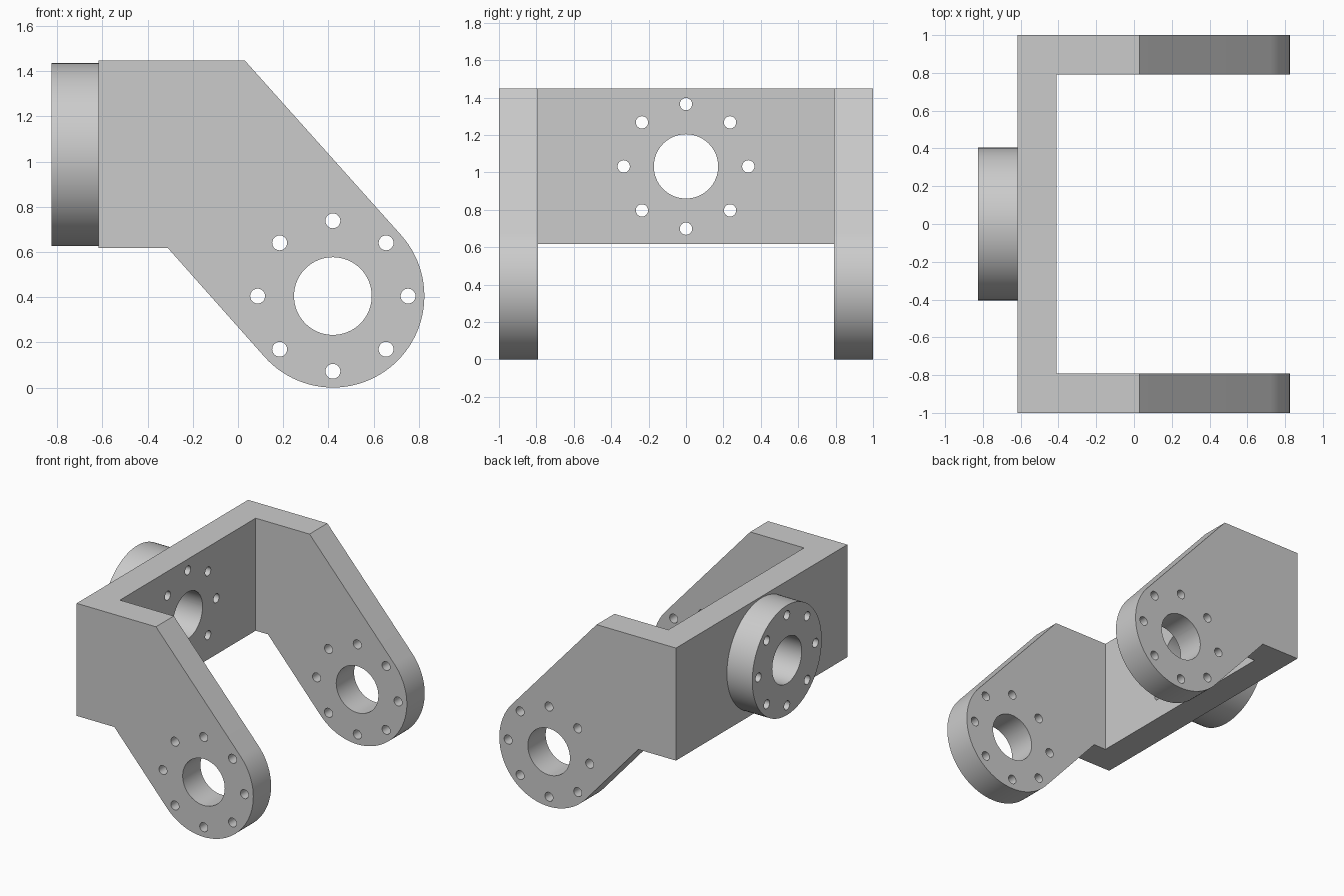
import bpy, bmesh
from math import sin, cos, pi, atan2, acos, hypot
from mathutils import Matrix, Vector

if "Cube" in bpy.data.objects:
    bpy.data.objects.remove(bpy.data.objects["Cube"])

R, HUB, BOLT, RING = 0.405, 0.172, 0.033, 0.333   # disc, bore, bolt hole, bolt circle radii
AX, AZ = 0.42, 0.405                              # arm pivot centre (x, z)
BZ = 1.032                                        # boss centre height


def make_object(name, bm):
    bmesh.ops.recalc_face_normals(bm, faces=bm.faces[:])
    mesh = bpy.data.meshes.new(name)
    bm.to_mesh(mesh)
    bm.free()
    ob = bpy.data.objects.new(name, mesh)
    bpy.context.collection.objects.link(ob)
    return ob


def cylinder(bm, centre, axis, radius, length, segs):
    rot = Vector((0, 0, 1)).rotation_difference(Vector(axis)).to_matrix().to_4x4()
    bmesh.ops.create_cone(bm, cap_ends=True, segments=segs, radius1=radius, radius2=radius,
                          depth=length, matrix=Matrix.Translation(centre) @ rot)


def hole_pattern(bm, centre, axis, side, length):
    # central bore plus a ring of eight bolt holes
    cylinder(bm, centre, axis, HUB, length, 64)
    for i in range(8):
        a = i * pi / 4
        off = Vector(side) * (RING * cos(a)) + Vector((0, 0, RING * sin(a)))
        cylinder(bm, Vector(centre) + off, axis, BOLT, length, 24)


def boolean(target, cutter, operation):
    mod = target.modifiers.new(operation, 'BOOLEAN')
    mod.operation, mod.object, mod.solver = operation, cutter, 'EXACT'
    bpy.context.view_layer.objects.active = target
    bpy.ops.object.modifier_apply(modifier=mod.name)
    bpy.data.objects.remove(cutter)


def tangent_angle(p, sign):
    dx, dz = p[0] - AX, p[1] - AZ
    return atan2(dz, dx) + sign * acos(R / hypot(dx, dz))


# Side profile: rectangular back, slanted arm, rounded end
top, low = (0.03, 1.448), (-0.31, 0.617)
a0 = tangent_angle(top, -1)
a1 = tangent_angle(low, 1) - 2 * pi
N = 48
arc = [a0 + (a1 - a0) * i / N for i in range(N + 1)]
profile = [(-0.618, low[1]), (-0.618, top[1]), top]
profile += [(AX + R * cos(a), AZ + R * sin(a)) for a in arc] + [low]

# Bracket: profile extruded across the full width
bm = bmesh.new()
face = bm.faces.new([bm.verts.new((x, -1, z)) for x, z in profile])
ext = bmesh.ops.extrude_face_region(bm, geom=[face])
bmesh.ops.translate(bm, vec=(0, 2, 0), verts=[v for v in ext['geom'] if isinstance(v, bmesh.types.BMVert)])
bracket = make_object("fork_bracket", bm)

# Gap between the two arms
bm = bmesh.new()
bmesh.ops.create_cube(bm, size=1, matrix=Matrix.Translation((0.295, 0, 0.8)) @ Matrix.Diagonal((1.41, 1.584, 2.4, 1)))
boolean(bracket, make_object("gap_cutter", bm), 'DIFFERENCE')

# Round mounting boss on the back
bm = bmesh.new()
cylinder(bm, (-0.6625, 0, BZ), (1, 0, 0), R, 0.325, 96)
boolean(bracket, make_object("boss", bm), 'UNION')

# Holes through both arms and through the boss
bm = bmesh.new()
hole_pattern(bm, (AX, 0, AZ), (0, 1, 0), (1, 0, 0), 2.4)
hole_pattern(bm, (-0.6, 0, BZ), (1, 0, 0), (0, 1, 0), 0.8)
boolean(bracket, make_object("hole_cutter", bm), 'DIFFERENCE')

# Smooth the curved walls, keep the edges crisp
bpy.context.view_layer.objects.active = bracket
bracket.select_set(True)
bpy.ops.object.shade_smooth_by_angle(angle=pi / 6)
